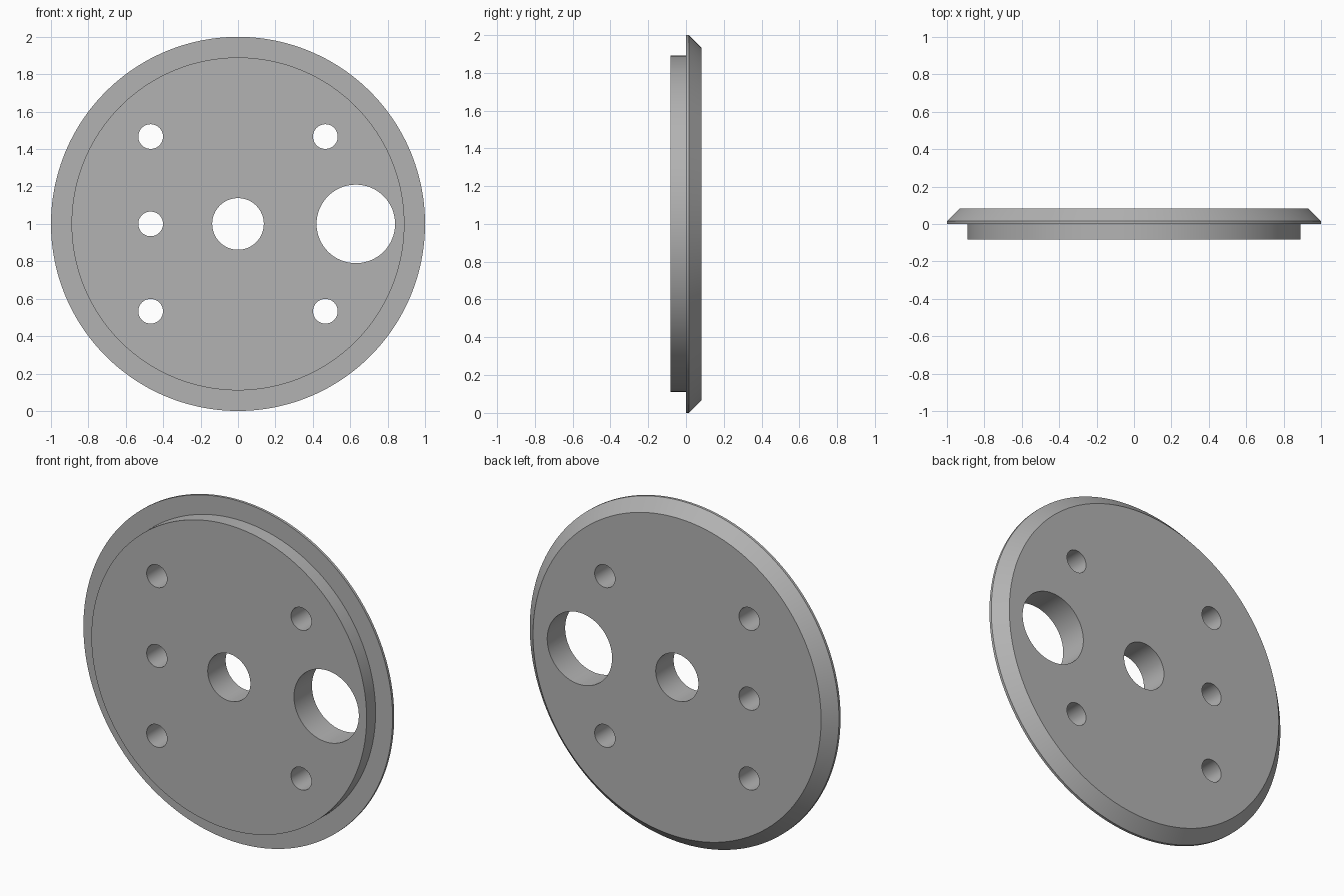
import bpy, bmesh, math
from mathutils import Matrix

cube = bpy.data.objects.get("Cube")
if cube:
    bpy.data.objects.remove(cube, do_unlink=True)

CENTRE_Z = 1.0
HALF_DEPTH = 0.083

grey = bpy.data.materials.new("plain grey")
grey.use_nodes = True
colour = (0.45, 0.45, 0.45, 1)
grey.diffuse_color = colour
grey.node_tree.nodes["Principled BSDF"].inputs["Base Color"].default_value = colour


def turned(name, profile, x=0.0, z=CENTRE_Z, sides=128):
    """Closed solid turned about an axis along y, from (radius, y) points."""
    bm = bmesh.new()
    rings = []
    for radius, y in profile:
        angles = [math.tau * i / sides for i in range(sides)]
        rings.append([bm.verts.new((x + radius * math.cos(a), y, z + radius * math.sin(a)))
                      for a in angles])
    for lower, upper in zip(rings, rings[1:]):
        for i in range(sides):
            j = (i + 1) % sides
            bm.faces.new((lower[i], lower[j], upper[j], upper[i]))
    bm.faces.new(rings[0])
    bm.faces.new(rings[-1])
    bmesh.ops.recalc_face_normals(bm, faces=bm.faces)
    mesh = bpy.data.meshes.new(name)
    bm.to_mesh(mesh)
    bm.free()
    mesh.materials.append(grey)
    obj = bpy.data.objects.new(name, mesh)
    bpy.context.collection.objects.link(obj)
    return obj


# Disc with a stepped front boss and a chamfered back flange
disc = turned("flanged_disc", [(0.89, -HALF_DEPTH), (0.89, 0), (1, 0),
                               (1, 0.015), (0.932, HALF_DEPTH)], sides=192)

# Through holes: x, height from centre, radius
holes = [(0, 0, 0.138), (0.63, 0, 0.21), (-0.467, 0, 0.066)]
holes += [(sx * 0.467, sz * 0.467, 0.066) for sx in (-1, 1) for sz in (-1, 1)]
cutters = []
for x, dz, radius in holes:
    cutter = turned("hole_cutter", [(radius, -0.2), (radius, 0.2)], x, CENTRE_Z + dz, 64)
    cutter.hide_render = True
    cutters.append(cutter)
    cut = disc.modifiers.new("hole", 'BOOLEAN')
    cut.operation = 'DIFFERENCE'
    cut.solver = 'EXACT'
    cut.object = cutter

# Apply the cuts and drop the helpers
bpy.context.view_layer.update()
evaluated = disc.evaluated_get(bpy.context.evaluated_depsgraph_get())
result = bpy.data.meshes.new_from_object(evaluated)
disc.modifiers.clear()
disc.data = result
for cutter in cutters:
    bpy.data.objects.remove(cutter, do_unlink=True)

# Smooth round walls, sharp rims
bpy.ops.object.select_all(action='DESELECT')
disc.select_set(True)
bpy.context.view_layer.objects.active = disc
bpy.ops.object.shade_smooth_by_angle(angle=math.radians(30))
